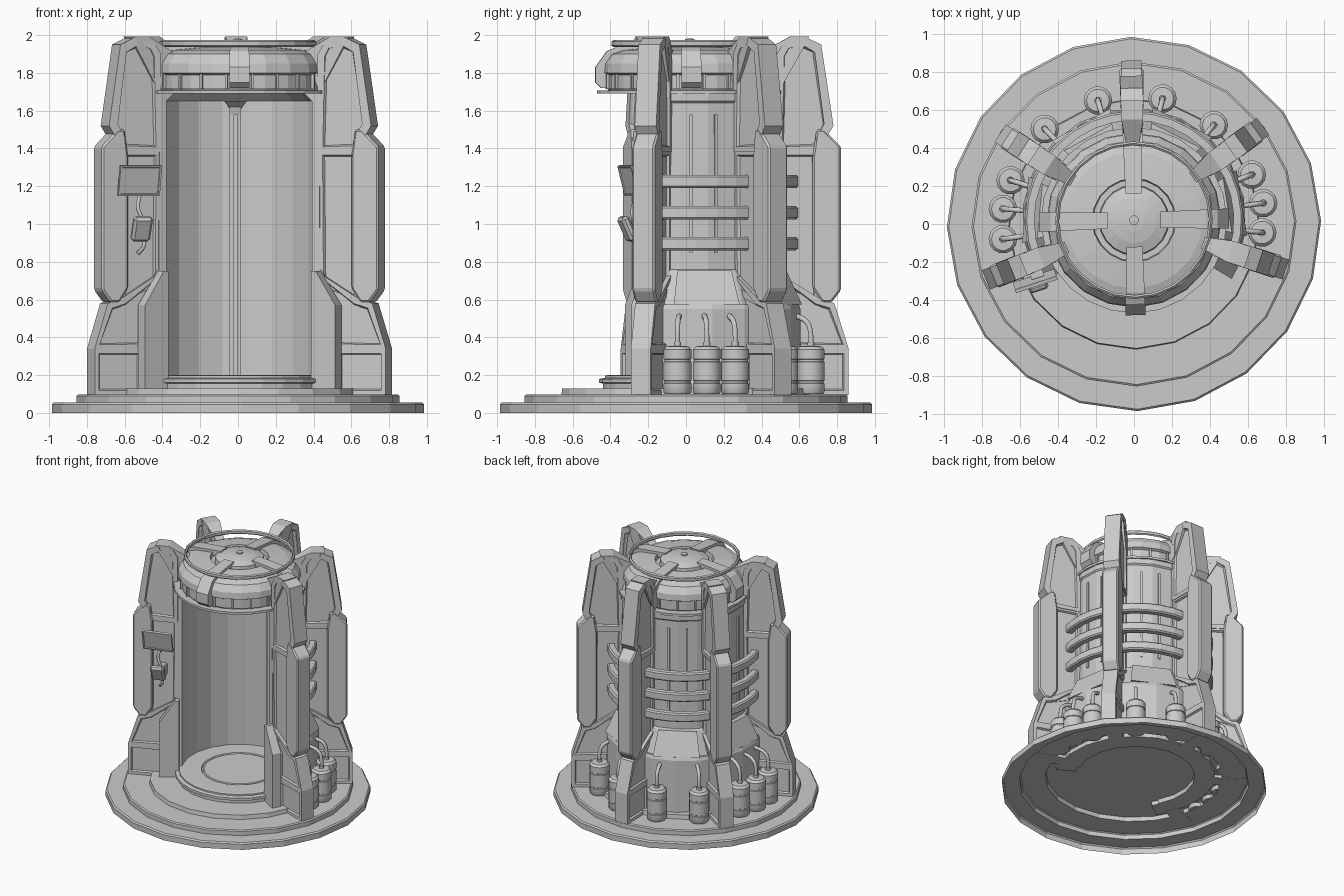
import bpy, bmesh, math
from mathutils import Vector, Matrix

if "Cube" in bpy.data.objects:
    bpy.data.objects.remove(bpy.data.objects["Cube"])

CY = 0.02                                   # centre of the chamber on y
FINS = [-18, 36, 91, 147, 202]              # fin directions, open front between last and first


def finish(name, bm, smooth=False):
    bmesh.ops.recalc_face_normals(bm, faces=bm.faces)
    me = bpy.data.meshes.new(name)
    bm.to_mesh(me)
    bm.free()
    if smooth:
        me.shade_smooth()
        me.set_sharp_from_angle(angle=math.radians(40))
    ob = bpy.data.objects.new(name, me)
    bpy.context.collection.objects.link(ob)
    return ob


def lathe(name, prof, n=20, a0=1, a1=361, closed=False, c=(0, CY), smooth=False):
    """Turn an (r, z) profile round a vertical axis; closed profiles get end caps on partial turns."""
    bm = bmesh.new()
    full = a1 - a0 >= 360
    rings = []
    for i in range(n if full else n + 1):
        a = math.radians(a0 + (a1 - a0) * i / n)
        rings.append([bm.verts.new((c[0] + r * math.cos(a), c[1] + r * math.sin(a), z)) for r, z in prof])
    m = len(prof)
    for i in range(n):
        p, q = rings[i], rings[(i + 1) % len(rings)]
        for j in range(m if closed else m - 1):
            k = (j + 1) % m
            bm.faces.new((p[j], q[j], q[k], p[k]))
    if closed and not full:
        bm.faces.new(rings[0])
        bm.faces.new(rings[-1])
    bmesh.ops.remove_doubles(bm, verts=bm.verts, dist=1e-5)
    return finish(name, bm, smooth)


def slab(name, prof, width, angle, inset=0, depth=0.015, taper=None, bevel=0):
    """Extrude an (r, z) outline sideways at a given direction, optionally with recessed side panels."""
    bm = bmesh.new()
    sides = []
    for s in (-1, 1):
        vs = [bm.verts.new((r, s * (taper(r) if taper else width) / 2, z)) for r, z in prof]
        sides.append(vs)
    caps = [bm.faces.new(v) for v in sides]
    for i in range(len(prof)):
        j = (i + 1) % len(prof)
        bm.faces.new((sides[0][i], sides[0][j], sides[1][j], sides[1][i]))
    bmesh.ops.recalc_face_normals(bm, faces=bm.faces)
    if inset:
        bmesh.ops.inset_individual(bm, faces=caps, thickness=inset)
        bmesh.ops.inset_individual(bm, faces=caps, thickness=0.01, depth=-depth)
    if bevel:
        bmesh.ops.bevel(bm, geom=bm.edges[:], offset=bevel, segments=1, affect='EDGES')
    bm.transform(Matrix.Translation((0, CY, 0)) @ Matrix.Rotation(math.radians(angle), 4, 'Z'))
    return finish(name, bm)


def box(name, size, mat, bevel=0.0, inset=0.0):
    bm = bmesh.new()
    bmesh.ops.create_cube(bm, size=1)
    bmesh.ops.scale(bm, verts=bm.verts, vec=size)
    if inset:
        front = [f for f in bm.faces if f.normal.y < -0.9]
        bmesh.ops.inset_individual(bm, faces=front, thickness=inset, depth=0)
        bmesh.ops.inset_individual(bm, faces=front, thickness=0.003, depth=-0.006)
    if bevel:
        bmesh.ops.bevel(bm, geom=bm.edges[:], offset=bevel, segments=1, affect='EDGES')
    bm.transform(mat)
    return finish(name, bm)


def pipe(name, pts, radius):
    cu = bpy.data.curves.new(name, 'CURVE')
    cu.dimensions = '3D'
    cu.bevel_depth = radius
    cu.bevel_resolution = 1
    cu.resolution_u = 4
    cu.use_fill_caps = True
    sp = cu.splines.new('BEZIER')
    sp.bezier_points.add(len(pts) - 1)
    for b, p in zip(sp.bezier_points, pts):
        b.co = p
        b.handle_left_type = b.handle_right_type = 'AUTO'
    ob = bpy.data.objects.new(name, cu)
    bpy.context.collection.objects.link(ob)


def polar(r, a, z):
    a = math.radians(a)
    return Vector((r * math.cos(a), CY + r * math.sin(a), z))


# stepped base, hollow underneath
lathe("base", [(0.985, 0), (0.985, 0.045), (0.975, 0.055), (0.855, 0.055), (0.855, 0.09), (0.845, 0.097),
               (0.66, 0.097), (0.655, 0.13), (0.30, 0.13), (0, 0.13)], c=(0, 0))
lathe("floor_disc", [(0.46, 0.13), (0.46, 0.155), (0.48, 0.16), (0.48, 0.18), (0.45, 0.185), (0.45, 0.197),
                     (0.43, 0.2), (0.285, 0.2), (0.28, 0.193), (0.27, 0.193), (0.265, 0.2), (0, 0.2)], n=24)

# chamber shell, open at the front
lathe("chamber_shell", [(0.44, 0.097), (0.59, 0.097), (0.59, 0.55), (0.58, 0.575), (0.565, 0.575), (0.49, 0.75),
                        (0.475, 0.76), (0.47, 1.64), (0.48, 1.65), (0.48, 1.695), (0.38, 1.695), (0.43, 1.65),
                        (0.43, 0.2)], n=13, a0=-24, a1=208, closed=True)
# flared door jambs in front of the first and last fin
for a0, a1 in ((-31, -24), (208, 215)):
    lathe("door_jamb", [(0.45, 0.097), (0.60, 0.097), (0.60, 0.57), (0.48, 0.75), (0.45, 0.75)], n=1,
          a0=a0, a1=a1, closed=True)
# back pilaster inside the chamber
slab("inner_pilaster", [(0.405, 0.2), (0.44, 0.2), (0.44, 1.65), (0.39, 1.65), (0.405, 1.58)], 0.06, 92)
slab("inner_pilaster_ridge", [(0.395, 0.2), (0.42, 0.2), (0.42, 1.58), (0.395, 1.58)], 0.022, 92)
slab("pilaster_wedge", [(0.36, 1.65), (0.43, 1.65), (0.43, 1.59)], 0.0, 92, taper=lambda r: 0.12 if r < 0.4 else 0.03)

# lid with rim, groove and hub
lathe("lid_rim", [(0, 1.69), (0.49, 1.69), (0.49, 1.708), (0, 1.708)], n=24)
lathe("lid", [(0.43, 1.705), (0.44, 1.72), (0.44, 1.79), (0.46, 1.80), (0.455, 1.85), (0.42, 1.90), (0.36, 1.92),
              (0.22, 1.935), (0.215, 1.90), (0.185, 1.90), (0.18, 1.94), (0.12, 1.96), (0.06, 1.97),
              (0.025, 1.972), (0.025, 1.98), (0, 1.982)])
for k in range(20):
    slab("lid_stud", [(0.43, 1.715), (0.45, 1.715), (0.45, 1.795), (0.43, 1.795)], 0.014, 10 + 18 * k)
for a in (0, 90, 180, 270):
    slab("lid_arm", [(0.44, 1.72), (0.47, 1.72), (0.50, 1.75), (0.50, 1.83), (0.44, 1.915), (0.38, 1.94), (0.14, 1.962),
                     (0.14, 1.92), (0.36, 1.90), (0.42, 1.85)], 0.1, a + 1,
         taper=lambda r: 0.085 + 0.06 * (r - 0.14))
# guard ring above the lid
lathe("guard_ring", [(0.405, 1.937), (0.415, 1.945), (0.415, 1.965), (0.405, 1.973), (0.395, 1.965), (0.395, 1.945)],
      n=24, closed=True)

# fins: foot, knee, core, outer shield and head
for a in FINS:
    slab("fin_foot", [(0.56, 0.095), (0.84, 0.095), (0.84, 0.34), (0.56, 0.34)], 0.11, a, inset=0.035)
    slab("fin_knee", [(0.50, 0.34), (0.84, 0.34), (0.765, 0.58), (0.68, 0.61), (0.47, 0.74)], 0.11, a, inset=0.035)
    slab("fin_core", [(0.45, 0.64), (0.69, 0.56), (0.69, 1.40), (0.45, 1.40)], 0.09, a, inset=0.05)
    slab("fin_shield", [(0.65, 0.66), (0.70, 0.585), (0.75, 0.585), (0.80, 0.65), (0.80, 1.41), (0.71, 1.50),
                        (0.67, 1.50), (0.65, 1.36)], 0.125, a, bevel=0.01)
    slab("fin_head", [(0.46, 1.38), (0.68, 1.38), (0.755, 1.52), (0.69, 1.94), (0.61, 1.98), (0.50, 1.965),
                      (0.46, 1.90)], 0.1, a, inset=0.04)
    slab("fin_ridge", [(0.66, 1.44), (0.71, 1.44), (0.76, 1.52), (0.695, 1.95), (0.61, 1.99), (0.59, 1.95),
                       (0.66, 1.91), (0.71, 1.53)], 0.12, a)
    slab("fin_claw", [(0.38, 1.88), (0.47, 1.70), (0.60, 1.93), (0.63, 1.992), (0.53, 1.992), (0.38, 1.91)], 0.1, a,
         taper=lambda r: 0.06 + 0.055 * min(1, (r - 0.38) / 0.15))

# three cooling bars and two ribs in every gap between fins
for a, b in zip(FINS, FINS[1:]):
    for z in (0.895, 1.06, 1.225):
        lathe("cooling_bar", [(0.525, z - 0.035), (0.565, z - 0.035), (0.575, z - 0.025), (0.575, z + 0.025),
                              (0.565, z + 0.035), (0.525, z + 0.035)], n=5, a0=a, a1=b, closed=True)
    for t in (0.35, 0.65):
        slab("body_rib", [(0.45, 0.85), (0.478, 0.85), (0.478, 1.58), (0.45, 1.58)], 0.016, a + (b - a) * t)
    # skirt trapezoid plate
    slab("skirt_plate", [(0.46, 0.575), (0.575, 0.575), (0.498, 0.755), (0.46, 0.755)], 0.3, (a + b) / 2,
         taper=lambda r: 0.26 + (r - 0.46) * 0.8)

# gas tanks with hoses into the skirt
TANKS = [(-0.47, 0.5), (-0.19, 0.65), (0.15, 0.66), (0.42, 0.52), (0.62, 0.26),
         (0.68, 0.11), (0.675, -0.045), (-0.65, 0.23), (-0.69, 0.08), (-0.69, -0.08)]
for x, y in TANKS:
    lathe("tank", [(0, 0.1), (0.068, 0.1), (0.075, 0.11), (0.075, 0.155), (0.07, 0.158), (0.07, 0.168),
                   (0.075, 0.171), (0.075, 0.27), (0.07, 0.273), (0.07, 0.283), (0.075, 0.286), (0.075, 0.335),
                   (0.06, 0.352), (0.02, 0.355), (0.02, 0.375), (0, 0.375)], n=14, c=(x, y), smooth=True)
    ang = math.degrees(math.atan2(y - CY, x))
    r = math.hypot(x, y - CY)
    pipe("tank_hose", [(x, y, 0.35), polar(r, ang, 0.42), polar(r - 0.02, ang, 0.48), polar(0.56, ang, 0.52)], 0.015)

# control screen and handset on the left front fin
turn = Matrix.Rotation(math.radians(18), 4, 'Z')
box("screen", (0.23, 0.02, 0.165), Matrix.Translation((-0.52, -0.30, 1.23)) @ turn
    @ Matrix.Rotation(math.radians(14), 4, 'X'), inset=0.014)
box("screen_mount", (0.07, 0.1, 0.07), Matrix.Translation((-0.52, -0.235, 1.22)) @ turn)
box("handset_cradle", (0.06, 0.08, 0.09), Matrix.Translation((-0.51, -0.25, 0.98)) @ turn, bevel=0.008)
box("handset", (0.105, 0.045, 0.14), Matrix.Translation((-0.51, -0.31, 0.975)) @ turn
    @ Matrix.Rotation(math.radians(25), 4, 'X'), bevel=0.014)
pipe("handset_cord", [(-0.52, -0.26, 1.15), (-0.53, -0.28, 1.09), (-0.51, -0.28, 1.03), (-0.50, -0.26, 0.95),
                      (-0.50, -0.27, 0.88), (-0.53, -0.25, 0.845)], 0.011)
